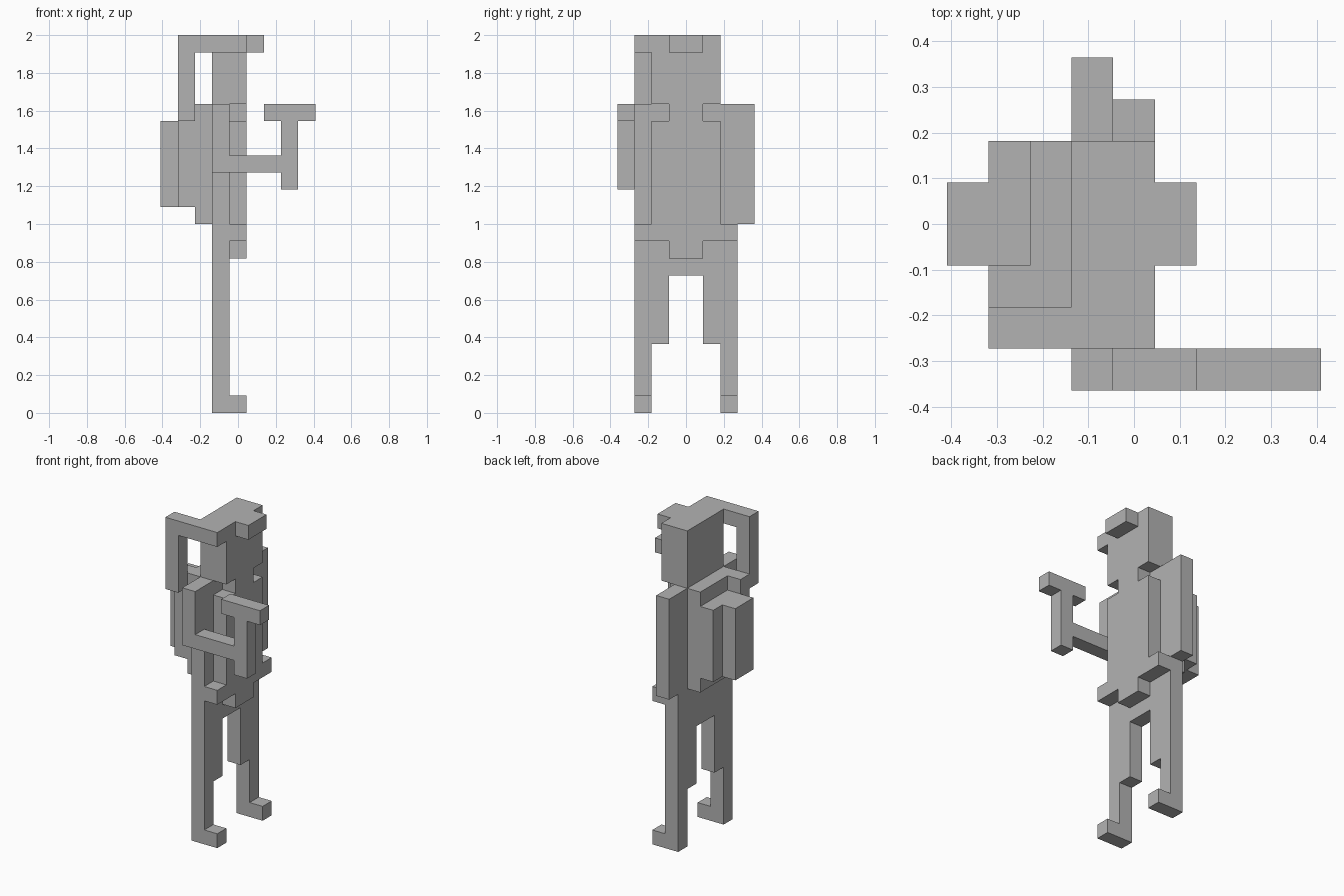
import bpy
import bmesh

if "Cube" in bpy.data.objects:
    bpy.data.objects.remove(bpy.data.objects["Cube"], do_unlink=True)

U = 2 / 22  # one block
GRID_X, GRID_Y = 9, 8

grey = bpy.data.materials.new("plain_grey")
grey.use_nodes = True
colour = (0.45, 0.45, 0.45, 1)
grey.diffuse_color = colour
grey.node_tree.nodes["Principled BSDF"].inputs["Base Color"].default_value = colour


def part(name, *boxes):
    """Each box gives start and end block lines along x, y and z."""
    bm = bmesh.new()
    for xs, ys, zs in boxes:
        corners = [[bm.verts.new(((x - GRID_X / 2) * U, (y - GRID_Y / 2) * U, z * U))
                    for x, y in ((xs[0], ys[0]), (xs[1], ys[0]), (xs[1], ys[1]), (xs[0], ys[1]))]
                   for z in zs]
        low, high = corners
        bm.faces.new(low[::-1])
        bm.faces.new(high)
        for i in range(4):
            j = (i + 1) % 4
            bm.faces.new((low[i], low[j], high[j], high[i]))
    mesh = bpy.data.meshes.new(name)
    bm.to_mesh(mesh)
    bm.free()
    mesh.materials.append(grey)
    obj = bpy.data.objects.new(name, mesh)
    bpy.context.collection.objects.link(obj)
    return obj


def flip(ys):
    return (GRID_Y - ys[1], GRID_Y - ys[0])


# Legs, feet and hands, mirrored across y
for side, m in (("near", lambda ys: ys), ("far", flip)):
    part(side + "_thigh", ((3, 4), m((1, 3)), (4, 8)))
    part(side + "_shin", ((3, 4), m((1, 2)), (0, 4)))
    part(side + "_foot", ((4, 5), m((1, 2)), (0, 1)))
    part(side + "_hand", ((4, 5), m((1, 2)), (10, 11)))
    part(side + "_upper_arm", ((3, 4), m((1, 2)), (11, 18)))

# Torso
part("hips", ((3, 4), (1, 7), (8, 11)), ((4, 5), (2, 6), (10, 11)))
part("belt_flap", ((4, 5), (3, 5), (9, 10)))
part("chest", ((3, 5), (2, 6), (11, 17)))
part("neck", ((3, 4), (2, 6), (17, 18)), ((4, 5), (3, 5), (17, 18)))
part("far_sleeve", ((3, 4), (7, 8), (11, 18)))

# Backpack
part("pack_frame", ((2, 3), (2, 6), (11, 18)))
part("pack_body", ((1, 2), (2, 6), (12, 17)))
part("pack_pocket", ((0, 1), (3, 5), (12, 17)))
part("pack_strap", ((1, 2), (2, 3), (17, 18)))

# Head with cap and hanging tail
part("head", ((3, 5), (2, 6), (18, 21)))
part("cap", ((3, 5), (1, 6), (21, 22)))
part("cap_brim", ((5, 6), (3, 5), (21, 22)))
part("cap_tail", ((1, 3), (1, 2), (21, 22)), ((1, 2), (1, 2), (17, 21)))

# Outstretched arm with held tool
part("near_sleeve", ((3, 4), (0, 1), (14, 18)))
part("near_forearm", ((4, 7), (0, 1), (14, 15)))
part("tool_handle", ((7, 8), (0, 1), (13, 17)))
part("tool_head", ((6, 9), (0, 1), (17, 18)))
